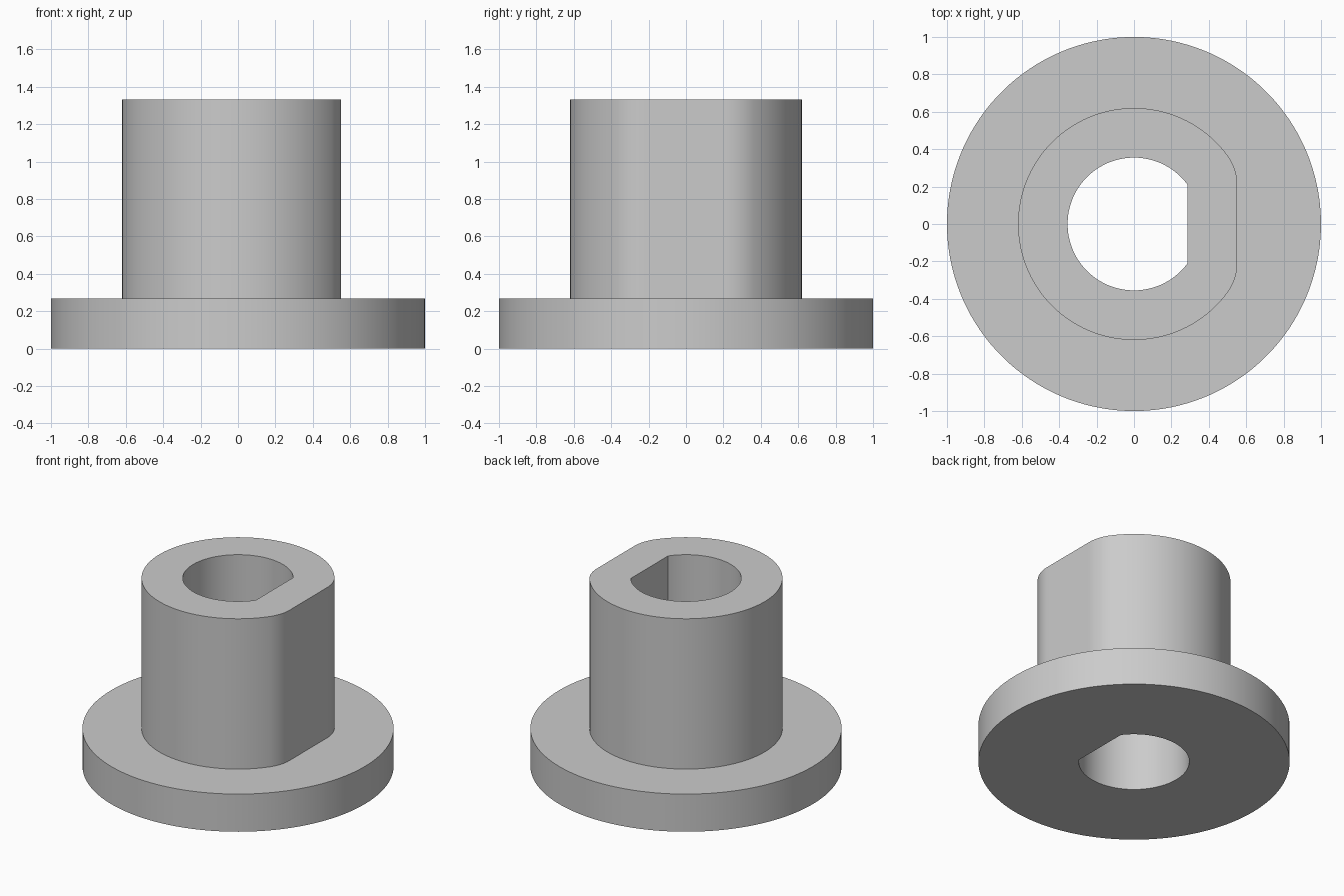
import bpy, bmesh, math
from mathutils import Vector

if "Cube" in bpy.data.objects:
    bpy.data.objects.remove(bpy.data.objects["Cube"])

BORE_R, BORE_FLAT = 0.355, 0.287   # D-shaped bore
WALL = 0.265                       # sleeve wall thickness
FLANGE_H, TOP = 0.267, 1.333

grey = bpy.data.materials.new("plain grey")
grey.use_nodes = True
colour = (0.6, 0.6, 0.6, 1)
grey.diffuse_color = colour
grey.node_tree.nodes["Principled BSDF"].inputs["Base Color"].default_value = colour


def direction(a):
    return Vector((math.cos(a), math.sin(a), 0))


def steps(a, b, n):
    return [a + (b - a) * i / n for i in range(n)]


# D outline as (point, outward normal) pairs: flat, corner, arc, corner
half = math.acos(BORE_FLAT / BORE_R)
corner = direction(half) * BORE_R
mirror_corner = direction(-half) * BORE_R
outline = [(Vector((BORE_FLAT, y, 0)), direction(0))
           for y in steps(mirror_corner.y, corner.y, 12)]
outline += [(corner, direction(a)) for a in steps(0, half, 12)]
outline += [(direction(a) * BORE_R, direction(a))
            for a in steps(half, 2 * math.pi - half, 108)]
outline += [(mirror_corner, direction(a)) for a in steps(-half, 0, 12)]

# Three outlines: bore, sleeve offset from it, round flange
bore = [p for p, n in outline]
sleeve = [p + n * WALL for p, n in outline]
flange = [p.normalized() for p in sleeve]

# Skin the closed chain of outlines into one solid body
chain = [(bore, 0), (flange, 0), (flange, FLANGE_H),
         (sleeve, FLANGE_H), (sleeve, TOP), (bore, TOP)]
bm = bmesh.new()
rings = [[bm.verts.new(p + Vector((0, 0, z))) for p in loop] for loop, z in chain]
count = len(outline)
for k, low in enumerate(rings):
    high = rings[(k + 1) % len(rings)]
    for i in range(count):
        j = (i + 1) % count
        bm.faces.new((low[i], low[j], high[j], high[i]))
bmesh.ops.remove_doubles(bm, verts=bm.verts, dist=0.0001)
bmesh.ops.recalc_face_normals(bm, faces=bm.faces)

mesh = bpy.data.meshes.new("flanged_bushing")
bm.to_mesh(mesh)
bm.free()
mesh.materials.append(grey)
bushing = bpy.data.objects.new("flanged_bushing", mesh)
bpy.context.collection.objects.link(bushing)

# Smooth walls, crisp rims
bpy.context.view_layer.objects.active = bushing
bushing.select_set(True)
bpy.ops.object.shade_smooth_by_angle(angle=math.radians(30))
